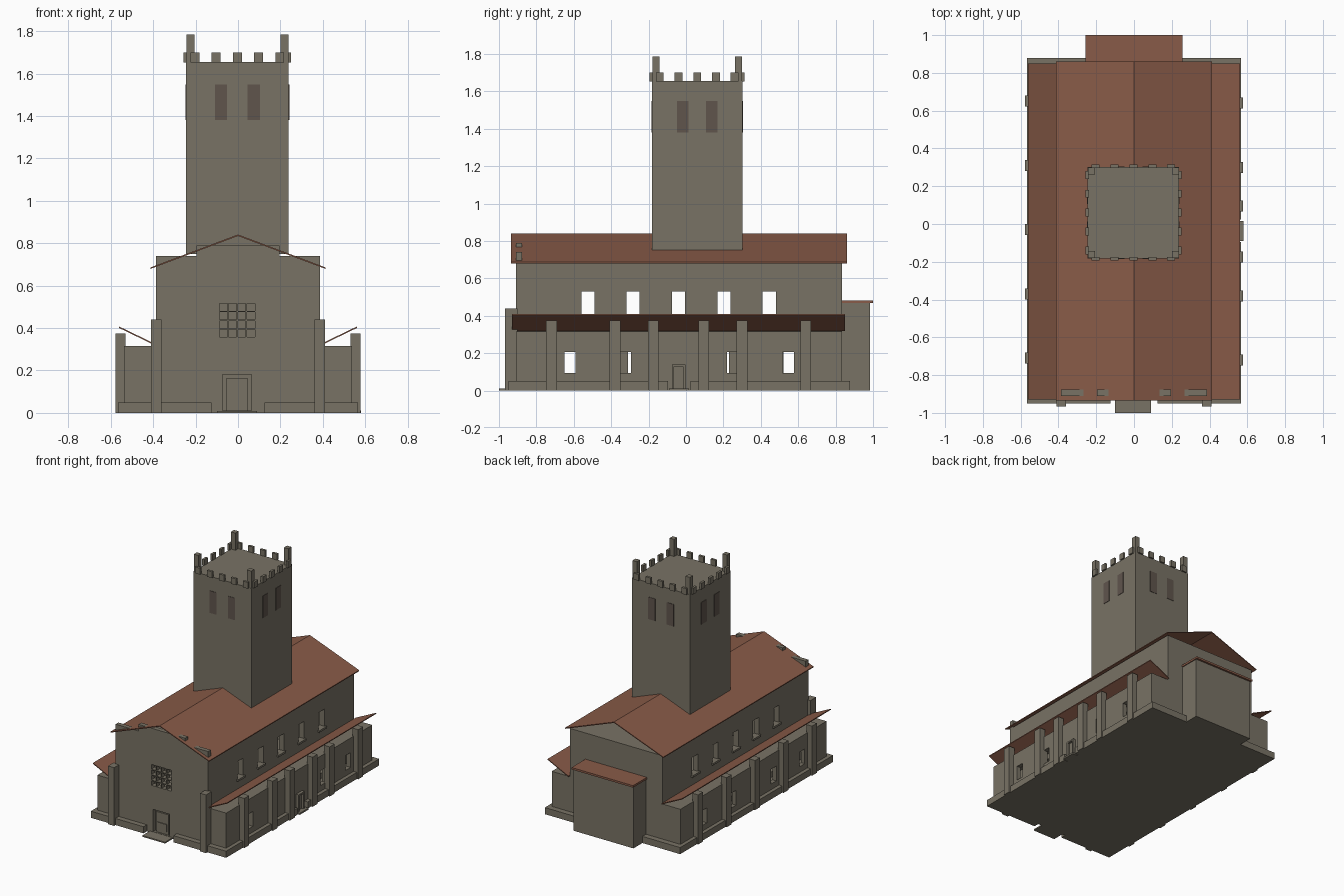
import bpy
import bmesh
from mathutils import Matrix, Vector

if "Cube" in bpy.data.objects:
    bpy.data.objects.remove(bpy.data.objects["Cube"])


def material(name, rgb):
    m = bpy.data.materials.new(name)
    m.use_nodes = True
    m.diffuse_color = (*rgb, 1)
    m.node_tree.nodes["Principled BSDF"].inputs["Base Color"].default_value = (*rgb, 1)
    return m


STONE = material("grey stone", (0.19, 0.17, 0.13))
ROOF = material("red roof tile", (0.25, 0.105, 0.065))
LOUVRE = material("dark brown louvre", (0.115, 0.09, 0.073))


def finish(name, bm, mat):
    bmesh.ops.recalc_face_normals(bm, faces=bm.faces)
    mesh = bpy.data.meshes.new(name)
    bm.to_mesh(mesh)
    bm.free()
    mesh.materials.append(mat)
    ob = bpy.data.objects.new(name, mesh)
    bpy.context.collection.objects.link(ob)
    return ob


def boxes(name, spans, mat=STONE):
    """One object from boxes given as (x0, x1, y0, y1, z0, z1)."""
    bm = bmesh.new()
    for x0, x1, y0, y1, z0, z1 in spans:
        centre = Vector((x0 + x1, y0 + y1, z0 + z1)) / 2
        size = Matrix.Diagonal((abs(x1 - x0), abs(y1 - y0), abs(z1 - z0), 1))
        bmesh.ops.create_cube(bm, size=1, matrix=Matrix.Translation(centre) @ size)
    return finish(name, bm, mat)


def extrude_y(name, profile, y0, y1, mat):
    """Prism with an x-z profile running along y."""
    bm = bmesh.new()
    face = bm.faces.new([bm.verts.new((x, y0, z)) for x, z in profile])
    new = bmesh.ops.extrude_face_region(bm, geom=[face])["geom"]
    verts = [v for v in new if isinstance(v, bmesh.types.BMVert)]
    bmesh.ops.translate(bm, verts=verts, vec=(0, y1 - y0, 0))
    return finish(name, bm, mat)


def cut(ob, spans):
    """Cut disjoint boxes out of an object."""
    cutter = boxes("cutter", spans)
    cutter.hide_render = True
    mod = ob.modifiers.new("cut", "BOOLEAN")
    mod.operation, mod.solver, mod.object = "DIFFERENCE", "EXACT", cutter
    bpy.context.view_layer.objects.active = ob
    bpy.ops.object.modifier_apply(modifier=mod.name)
    bpy.data.objects.remove(cutter)


FRONT, BACK = -0.91, 0.835
NAVE, AISLE = 0.387, 0.538

# Hollow nave with arcade, clerestory, lattice window and front door recess
nave = boxes("nave", [(-NAVE, NAVE, FRONT, BACK, 0, 0.68)])
cut(nave, [(-0.345, 0.345, FRONT + 0.04, BACK - 0.04, 0.02, 0.655)])
clerestory = [-0.525 + 0.2425 * i for i in range(5)]
cut(nave, [(-0.5, 0.5, y - 0.035, y + 0.035, 0.4, 0.53) for y in clerestory]
    + [(-0.5, 0.5, -0.7, 0.62, 0.06, 0.25)])
cut(nave, [(-0.087 + 0.043 * i, -0.05 + 0.043 * i, FRONT - 0.1, FRONT + 0.1,
            0.358 + 0.041 * j, 0.393 + 0.041 * j) for i in range(4) for j in range(4)]
    + [(-0.073, 0.063, FRONT - 0.1, FRONT + 0.03, 0.012, 0.18)])

# Stepped front gable that breaks through the roof
boxes("front_gable_steps", [(-NAVE, NAVE, FRONT, -0.877, 0.68, 0.74),
                            (-0.195, 0.195, FRONT, -0.877, 0.74, 0.79)])

# Front door and step
boxes("front_door", [(-0.055, 0.045, -0.897, -0.878, 0.012, 0.165),
                     (-0.045, 0.035, -0.903, -0.895, 0.035, 0.09)])
boxes("front_step", [(-0.1, 0.09, -1.0, FRONT, 0, 0.01)])

# Main roof and inward-sloping aisle roofs
extrude_y("nave_roof", [(-0.412, 0.686), (0, 0.841), (0.412, 0.686),
                        (0.412, 0.679), (0, 0.834), (-0.412, 0.679)], -0.935, 0.86, ROOF)

right_windows = (-0.62, -0.325, 0.25, 0.547)
left_windows = (-0.62, -0.28, 0.2, 0.55)
right_buttresses = (-0.72, -0.38, -0.175, 0.095, 0.3, 0.64)
left_buttresses = (-0.71, -0.37, -0.03, 0.31, 0.65)

for s, side, windows, buttresses in ((1, "left", left_windows, left_buttresses),
                                     (-1, "right", right_windows, right_buttresses)):
    # The door side lies towards +x
    s = -s
    tag = "left" if s > 0 else "right"
    aisle = boxes(tag + "_aisle", [(s * (NAVE - 0.01), s * AISLE, FRONT, BACK, 0, 0.315)])
    cut(aisle, [(s * 0.3, s * 0.505, FRONT + 0.04, BACK - 0.04, 0.02, 0.29)])
    cut(aisle, [(s * 0.45, s * 0.7, y - 0.03, y + 0.03, 0.093, 0.205) for y in windows])
    extrude_y(tag + "_aisle_roof", [(s * 0.39, 0.325), (s * 0.562, 0.408),
                                    (s * 0.562, 0.401), (s * 0.39, 0.318)],
              -0.93, 0.85, ROOF)
    boxes(tag + "_buttresses", [(s * 0.53, s * 0.577, y - 0.029, y + 0.029, 0, 0.375)
                                for y in buttresses])
    boxes(tag + "_window_sills", [(s * 0.38, s * 0.4, y - 0.045, y + 0.045, 0.385, 0.4)
                                  for y in clerestory])
    boxes(tag + "_front_buttress", [(s * 0.36, s * 0.41, -0.967, FRONT + 0.01, 0, 0.44)])

    # Plinth, left open at the doorways
    gaps = [(-0.95, -0.095), (0.025, 0.878)] if s > 0 else [(-0.95, 0.878)]
    plinth = [(s * 0.53, s * 0.566, y0, y1, 0, 0.05) for y0, y1 in gaps]
    plinth += [(s * 0.125, s * 0.566, -0.95, FRONT + 0.01, 0, 0.05),
               (s * 0.25, s * 0.566, BACK - 0.01, 0.878, 0, 0.05)]
    boxes(tag + "_plinth", plinth)

# Side door with jambs, lintel and step
boxes("side_door", [(0.53, 0.544, -0.065, -0.015, 0.01, 0.13)])
boxes("side_door_frame", [(0.53, 0.56, -0.076, -0.064, 0, 0.14),
                          (0.53, 0.56, -0.016, -0.004, 0, 0.14),
                          (0.53, 0.56, -0.064, -0.016, 0.128, 0.14)])
boxes("side_step", [(0.53, 0.58, -0.09, 0.015, 0, 0.012)])

# Chancel at the back
boxes("chancel", [(-0.25, 0.25, BACK - 0.01, 0.985, 0, 0.467)])
boxes("chancel_roof", [(-0.257, 0.257, BACK - 0.005, 1.0, 0.467, 0.482)], ROOF)

# Tower with louvred windows
TX, TY, HALF, TOP = -0.003, 0.06, 0.242, 1.655
boxes("tower", [(TX - HALF, TX + HALF, TY - HALF, TY + HALF, 0.75, TOP)])
louvres, merlons, pinnacles = [], [], []
for s in (-1, 1):
    inner, outer = s * (HALF - 0.003), s * (HALF + 0.003)
    for c in (-0.077, 0.077):
        louvres.append((TX + c - 0.029, TX + c + 0.029, TY + inner, TY + outer, 1.38, 1.547))
        louvres.append((TX + inner, TX + outer, TY + c - 0.031, TY + c + 0.031, 1.38, 1.547))
    # Battlements straddling the wall head
    inner, outer = s * (HALF - 0.006), s * (HALF + 0.012)
    for i in range(-2, 3):
        a, b = 0.1 * i - 0.021, 0.1 * i + 0.021
        merlons.append((TX + a, TX + b, TY + inner, TY + outer, TOP - 0.003, 1.7))
        merlons.append((TX + inner, TX + outer, TY + a, TY + b, TOP - 0.003, 1.7))
    for t in (-1, 1):
        pinnacles.append((TX + s * 0.203, TX + s * 0.24, TY + t * 0.203, TY + t * 0.24,
                          TOP - 0.003, 1.785))
boxes("tower_louvres", louvres, LOUVRE)
boxes("battlements", merlons)
boxes("corner_pinnacles", pinnacles)
